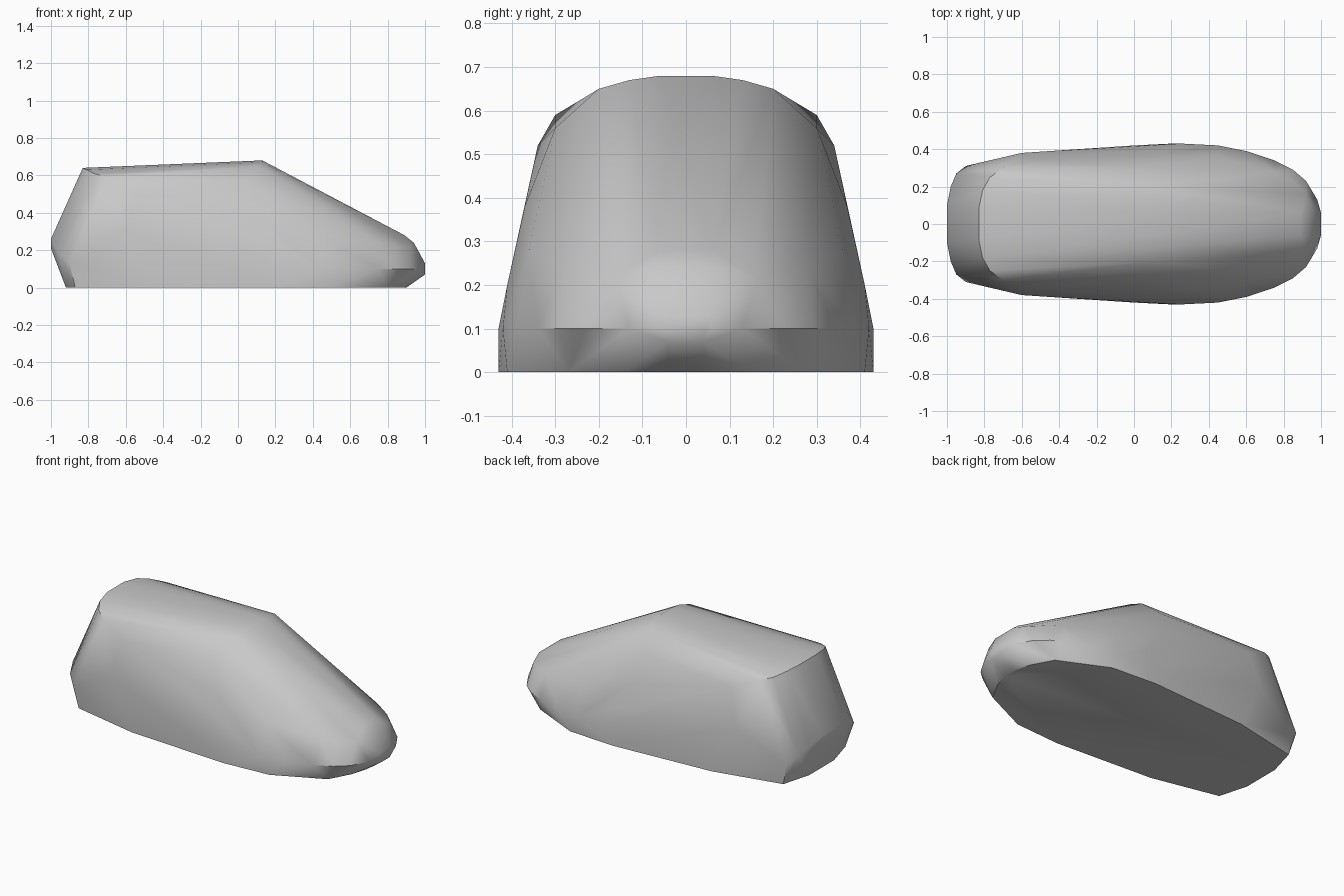
import bpy
import bmesh
import math

default_cube = bpy.data.objects.get("Cube")
if default_cube:
    bpy.data.objects.remove(default_cube, do_unlink=True)


def flat_material(name, value):
    material = bpy.data.materials.new(name)
    material.use_nodes = True
    colour = (value, value, value, 1)
    material.diffuse_color = colour
    shader = next(n for n in material.node_tree.nodes if n.type == 'BSDF_PRINCIPLED')
    shader.inputs["Base Color"].default_value = colour
    return material


def mirrored_hull(name, contours, material):
    """Stretch a tight skin over half contours of (x, half width, height) and their mirror."""
    bm = bmesh.new()
    for contour in contours:
        for x, half_width, height in contour:
            for side in (-1, 1):
                bm.verts.new((x, side * half_width, height))
    bmesh.ops.remove_doubles(bm, verts=bm.verts[:], dist=0.001)
    bmesh.ops.convex_hull(bm, input=bm.verts[:], use_existing_faces=False)
    # Discard the points that fell inside the skin
    loose = [v for v in bm.verts if not v.link_faces]
    bmesh.ops.delete(bm, geom=loose, context='VERTS')
    bmesh.ops.dissolve_limit(bm, angle_limit=math.radians(1),
                             verts=bm.verts[:], edges=bm.edges[:])
    bmesh.ops.recalc_face_normals(bm, faces=bm.faces[:])
    mesh = bpy.data.meshes.new(name)
    bm.to_mesh(mesh)
    bm.free()
    mesh.materials.append(material)
    obj = bpy.data.objects.new(name, mesh)
    bpy.context.collection.objects.link(obj)
    return obj


# Flat underside, narrower than the waist at both ends
floor_outline = [(x, y, 0) for x, y in (
    (-.92, .12), (-.87, .3), (-.45, .39), (.2, .43), (.5, .41),
    (.8, .27), (.87, .14), (.9, .04))]

# Widest line: high at the tail, low around the nose
tail_waist = [(-1, .1, .26), (-1, .09, .21), (-.98, .2, .22),
              (-.95, .27, .18), (-.9, .31, .13), (-.6, .38, .3)]
nose_waist = [(x, y, .1) for x, y in (
    (1, .06), (.98, .13), (.92, .23), (.85, .29), (.75, .34),
    (.6, .39), (.45, .42), (.25, .43), (0, .42))]

# Rounded sides between waist and roof
shoulder = [(-.55, .34, .52), (.05, .3, .56), (.12, .37, .38),
            (.25, .41, .2), (.5, .25, .4), (.45, .36, .28)]

# Roof with an arched rear edge and a short crest in front
roof = [(-.83, .08, .64), (-.81, .18, .63), (-.77, .25, .61), (-.7, .3, .59),
        (.13, .06, .68), (.13, .13, .67), (.11, .2, .65)]

# Blunt nose cap where the long front slope turns down
nose_cap = [(.89, .06, .28), (.94, .08, .24), (.92, .16, .22),
            (.85, .23, .22), (.75, .28, .24), (1, .05, .13), (1, .04, .07)]

grey = flat_material("plain grey", .58)
body = mirrored_hull("body_shell", (floor_outline, tail_waist, nose_waist,
                                    shoulder, roof, nose_cap), grey)

# Soft flanks, crisp edges at the floor and the rear of the roof
bpy.ops.object.select_all(action='DESELECT')
body.select_set(True)
bpy.context.view_layer.objects.active = body
bpy.ops.object.shade_smooth_by_angle(angle=math.radians(35))
